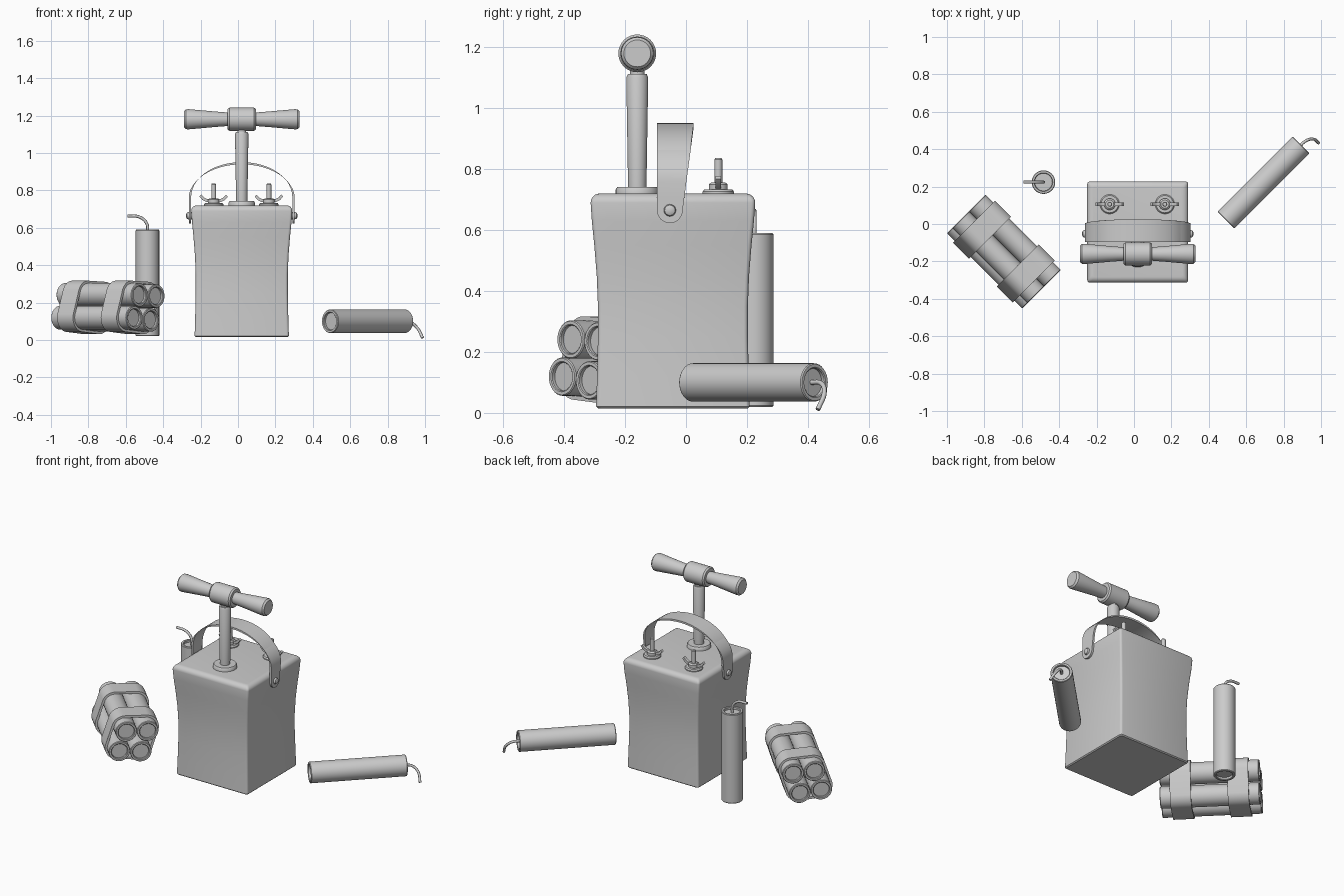
import bpy, bmesh
from math import sin, cos, pi, radians
from mathutils import Vector, Matrix

if "Cube" in bpy.data.objects:
    bpy.data.objects.remove(bpy.data.objects["Cube"])


def loft(name, rings, M=Matrix(), loop=False):
    """Skin a list of equal-length vertex rings; cap the ends unless looped."""
    bm = bmesh.new()
    vs = [[bm.verts.new(M @ Vector(p)) for p in r] for r in rings]
    n = len(rings[0])
    pairs = list(zip(vs, vs[1:])) + ([(vs[-1], vs[0])] if loop else [])
    for a, b in pairs:
        for i in range(n):
            j = (i + 1) % n
            bm.faces.new((a[i], a[j], b[j], b[i]))
    if not loop:
        bm.faces.new(vs[0][::-1])
        bm.faces.new(vs[-1])
    bmesh.ops.recalc_face_normals(bm, faces=bm.faces)
    me = bpy.data.meshes.new(name)
    bm.to_mesh(me)
    bm.free()
    ob = bpy.data.objects.new(name, me)
    bpy.context.collection.objects.link(ob)
    bpy.ops.object.select_all(action='DESELECT')
    ob.select_set(True)
    bpy.context.view_layer.objects.active = ob
    bpy.ops.object.shade_smooth_by_angle(angle=radians(35))
    return ob


def lathe(name, profile, M=Matrix(), n=32):
    """Revolve (radius, height) points about local z."""
    return loft(name, [[(r * cos(2 * pi * i / n), r * sin(2 * pi * i / n), z)
                        for i in range(n)] for r, z in profile], M)


def frame(x, z, origin):
    """Matrix from local x and z axes."""
    x, z = Vector(x).normalized(), Vector(z).normalized()
    M = Matrix((x, z.cross(x), z)).transposed().to_4x4()
    M.translation = origin
    return M


# --- detonator box: rounded square sections with a pinched waist
def square(z, h, r=0.013):
    return [(0.02 + sx * (h - r) + r * cos(a), -0.043 + sy * (h - r) + r * sin(a), z)
            for q, (sx, sy) in enumerate(((1, 1), (-1, 1), (-1, -1), (1, -1)))
            for a in [(q + k / 3) * pi / 2 for k in range(4)]]


layers = [(.015, .246), (.021, .252), (.12, .249), (.25, .246), (.35, .246), (.45, .25),
          (.55, .258), (.63, .266)]
layers += [(.69 + .03 * sin(k * pi / 12), .24 + .03 * cos(k * pi / 12)) for k in range(7)]
loft("detonator_box", [square(z, h) for z, h in layers])

# --- plunger: collar, rod and T handle
P = Matrix.Translation((0.02, -0.16, 0))
lathe("plunger_collar", [(.071, .715), (.071, .733), (.065, .742), (.03, .742)], P)
lathe("plunger_rod", [(.03, .73), (.036, 1.1), (.031, 1.112), (.024, 1.112), (.024, 1.15)], P)
H = frame((0, 1, 0), (1, 0, 0), (0.02, -0.16, 1.18))
half = [(.062, .066), (.055, .075), (.036, .075), (.042, .15), (.054, .285), (.053, .298), (.044, .308)]
lathe("plunger_handle", [(r, -z) for r, z in half[::-1]] + half, H)

# --- carrying strap: tapered arch with rounded tabs and rivets
path = [(-.277, .665), (-.277, .71)]
path += [(-.277 * cos(k * pi / 24), .76 + .185 * sin(k * pi / 24)) for k in range(25)]
path += [(.277, .71), (.277, .665)]
rings = []
for i, (x, z) in enumerate(path):
    a, b = path[max(i - 1, 0)], path[min(i + 1, len(path) - 1)]
    n = Vector((b[1] - z + z - a[1], a[0] - b[0])).normalized() * 0.006
    y0, y1 = -.095, -.011 + (z - .665) * .13
    rings.append([(0.02 + x + s * n.x, y, z - s * n.y)
                  for s, y in ((1, y0), (1, y1), (-1, y1), (-1, y0))])
loft("carry_strap", rings)
for side in (-1, 1):
    R = frame((0, 1, 0), (side, 0, 0), (0.02 + side * .271, -.053, .665))
    lathe("strap_tab", [(.042, 0), (.042, .012)], R)
    lathe("strap_rivet", [(.02, -.02), (.02, .014), (.017, .022), (.009, .026)], R, 20)

# --- two terminals with wing nuts
for x in (-.13, .165):
    T = Matrix.Translation((x, .106, 0))
    lathe("terminal_base", [(.052, .71), (.052, .726), (.046, .733), (.02, .733)], T)
    lathe("terminal_nut", [(.031, .73), (.031, .75), (.022, .757), (.015, .757)], T, 24)
    lathe("terminal_post", [(.013, .73), (.013, .832), (.01, .836)], T, 16)
    for s in (-1, 1):
        loft("nut_wing", [[(s * px, -.009, pz - t), (s * px, .009, pz - t),
                           (s * (px - d), .009, pz + t), (s * (px - d), -.009, pz + t)]
                          for px, pz, t, d in ((.015, .745, .01, 0), (.04, .746, .008, .003),
                                               (.06, .755, .007, .008), (.076, .772, .005, .01))], T)


# --- explosive sticks
L, SR = 0.57, 0.063


def stick(name, M):
    end = [(.047, L / 2 - .015), (.047, L / 2 - .003), (.05, L / 2), (SR - .003, L / 2), (SR, L / 2 - .004)]
    lathe(name, [(r, -z) for r, z in end] + end[::-1], M)


def fuse(M):
    cu = bpy.data.curves.new("fuse", 'CURVE')
    cu.dimensions = '3D'
    cu.bevel_depth, cu.bevel_resolution, cu.use_fill_caps = .008, 2, True
    sp = cu.splines.new('BEZIER')
    pts = [(0, -.02), (-.003, .03), (-.04, .066), (-.107, .073)]
    sp.bezier_points.add(len(pts) - 1)
    for bp, (x, z) in zip(sp.bezier_points, pts):
        bp.co = (x, 0, L / 2 + z)
        bp.handle_left_type = bp.handle_right_type = 'AUTO'
    ob = bpy.data.objects.new("fuse", cu)
    bpy.context.collection.objects.link(ob)
    ob.matrix_world = M


standing = Matrix.Translation((-.484, .224, .305))
lying = frame((-.391, .391, .833), (1, 1, 0), (.6925, .2215, .1))
for label, M in (("standing_stick", standing), ("lying_stick", lying)):
    stick(label, M)
    fuse(M)

# --- bundle of four sticks held by two bands
B = frame((1, 1, 0), (1, -1, 0), (-.695, -.147, .175))
centres = [Vector(c) for c in ((-.044, -.066), (.082, -.06), (-.084, .056), (.042, .068))]
if (B.to_3x3() @ Vector((0, 1, 0))).z > 0:
    centres = [Vector((c.x, -c.y)) for c in centres]
for c in centres:
    stick("bundle_stick", B @ Matrix.Translation((c.x, c.y, 0)))


def hull(r, z, n=64):
    out = []
    for i in range(n):
        d = Vector((cos(2 * pi * i / n), sin(2 * pi * i / n)))
        p = max(centres, key=lambda c: c.dot(d)) + d * r
        out.append((p.x, p.y, z))
    return out


for zc in (-.165, .165):
    loft("bundle_band", [hull(SR - .001, zc - .06), hull(SR + .013, zc - .06),
                         hull(SR + .013, zc + .06), hull(SR - .001, zc + .06)], B, loop=True)
